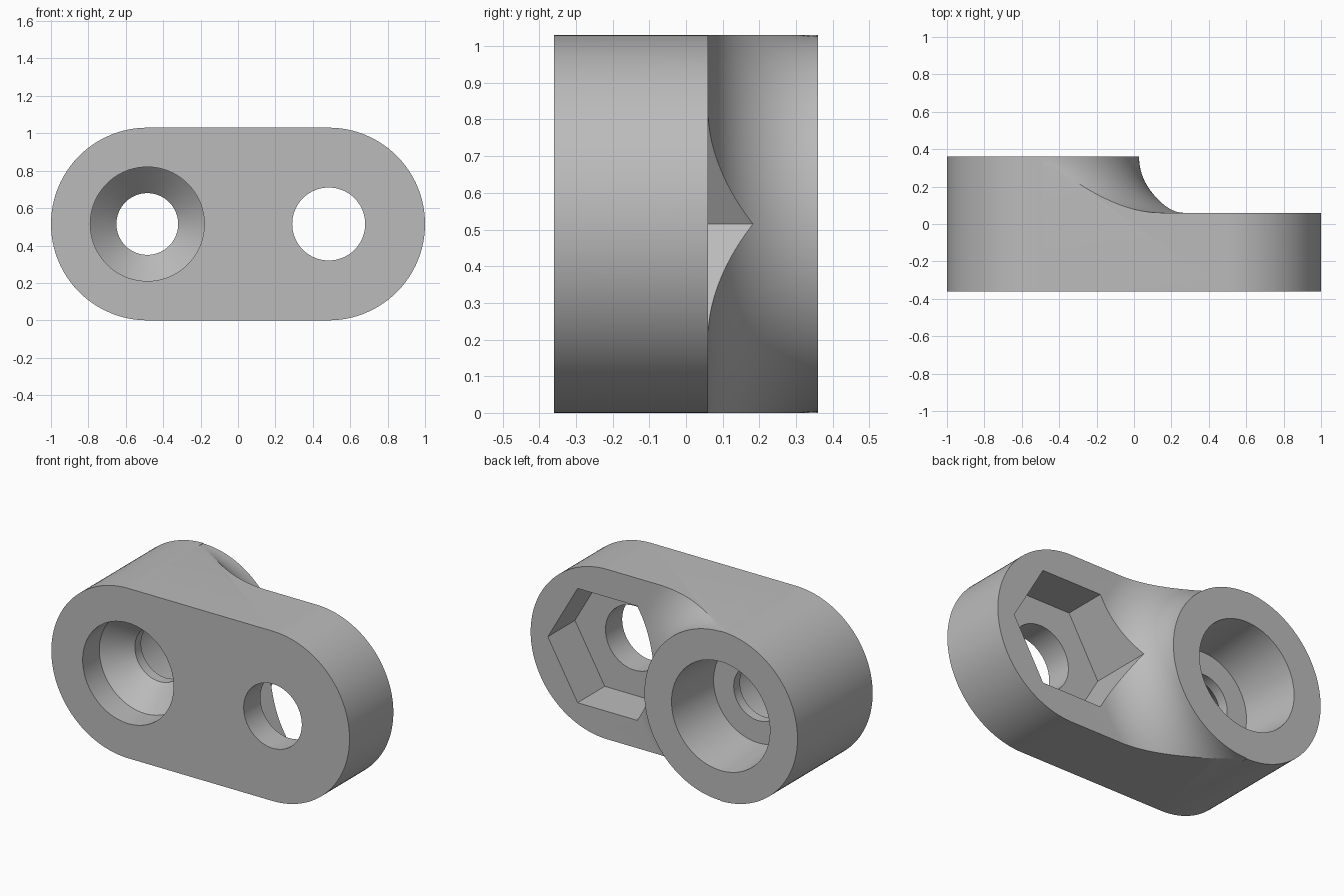
import bpy, bmesh, math

if "Cube" in bpy.data.objects:
    bpy.data.objects.remove(bpy.data.objects["Cube"])

RADIUS, OFFSET, FRONT, BACK, STEP = 0.515, 0.485, -0.36, 0.36, 0.06

grey = bpy.data.materials.new("mid grey")
grey.use_nodes = True
grey.diffuse_color = (0.5, 0.5, 0.5, 1)
grey.node_tree.nodes["Principled BSDF"].inputs["Base Color"].default_value = (0.5, 0.5, 0.5, 1)


def finish(name, bm):
    bmesh.ops.remove_doubles(bm, verts=bm.verts, dist=1e-5)
    bmesh.ops.recalc_face_normals(bm, faces=bm.faces)
    mesh = bpy.data.meshes.new(name)
    bm.to_mesh(mesh)
    bm.free()
    mesh.materials.append(grey)
    obj = bpy.data.objects.new(name, mesh)
    bpy.context.collection.objects.link(obj)
    return obj


def lathe(name, profile, x, segments=96, start=0.0, turn=math.tau):
    """Revolve a closed (radius, y) profile about a y-parallel axis."""
    bm = bmesh.new()
    rings = []
    for i in range(segments + 1):
        a = start + turn * i / segments
        rings.append([bm.verts.new((x + r * math.cos(a), y, RADIUS + r * math.sin(a)))
                      for r, y in profile])
    n = len(profile)
    for a, b in zip(rings, rings[1:]):
        for j in range(n):
            k = (j + 1) % n
            if profile[j][0] or profile[k][0]:
                bm.faces.new((a[j], a[k], b[k], b[j]))
    if turn < math.tau:
        bm.faces.new(rings[0])
        bm.faces.new(rings[-1])
    return finish(name, bm)


def plug(name, r, y0, y1, x, segments=96):
    return lathe(name, [(0, y0), (r, y0), (r, y1), (0, y1)], x, segments)


# Rounded link body
bm = bmesh.new()
outline = []
for side in (1, -1):
    for i in range(65):
        a = -side * math.pi / 2 + side * math.pi * i / 64 if side > 0 else math.pi / 2 + math.pi * i / 64
        outline.append(bm.verts.new((side * OFFSET + RADIUS * math.cos(a), FRONT,
                                     RADIUS + RADIUS * math.sin(a))))
face = bm.faces.new(outline)
extruded = bmesh.ops.extrude_face_region(bm, geom=[face])["geom"]
bmesh.ops.translate(bm, vec=(0, BACK - FRONT, 0),
                    verts=[v for v in extruded if isinstance(v, bmesh.types.BMVert)])
body = finish("link_body", bm)

# Step behind the thin end, with a concave sweep around the boss
fillet = BACK - STEP
inner = RADIUS - 0.003
sweep = [(inner + fillet * (1 - math.cos(t)), BACK - fillet * math.sin(t))
         for t in [math.pi / 2 * i / 24 for i in range(25)]]
step_profile = [(inner, 0.5)] + sweep + [(1.7, STEP), (1.7, 0.5)]

cutters = [
    lathe("step_cutter", step_profile, -OFFSET, 96, -math.pi / 2, math.pi),
    # Countersunk front, narrow web and tapered rear socket
    lathe("socket_cutter", [(0, -0.5), (0.305, -0.5), (0.305, -0.2), (0.165, -0.06),
                            (0.165, 0), (0.3, 0), (0.33, BACK), (0.342, 0.5), (0, 0.5)], -OFFSET),
    # Hexagonal nut pocket and bolt hole
    plug("nut_pocket_cutter", 0.4, -0.2, 0.5, OFFSET, 6),
    plug("bolt_hole_cutter", 0.195, -0.5, 0, OFFSET),
]
for cutter in cutters:
    cutter.hide_render = True
    mod = body.modifiers.new(cutter.name, "BOOLEAN")
    mod.operation = "DIFFERENCE"
    mod.solver = "EXACT"
    mod.object = cutter

# Bake the cuts and drop the helpers
bpy.context.view_layer.update()
graph = bpy.context.evaluated_depsgraph_get()
result = bpy.data.meshes.new_from_object(body.evaluated_get(graph))
body.modifiers.clear()
body.data = result
for cutter in cutters:
    bpy.data.objects.remove(cutter)
result.materials.clear()
result.materials.append(grey)
for poly in result.polygons:
    poly.material_index = 0

bpy.ops.object.select_all(action="DESELECT")
body.select_set(True)
bpy.context.view_layer.objects.active = body
bpy.ops.object.shade_smooth_by_angle(angle=math.radians(25))
